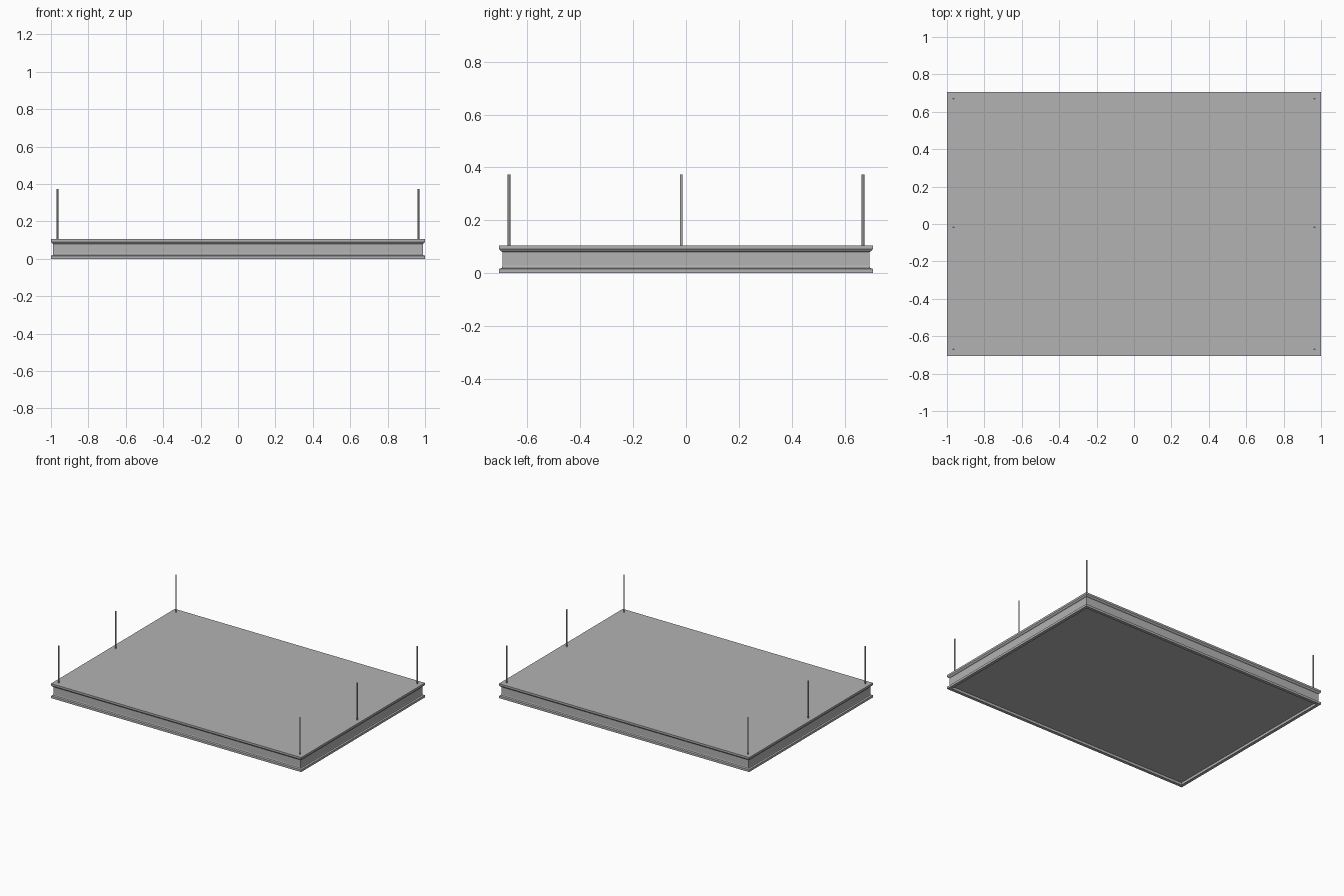
import bpy
import bmesh

if "Cube" in bpy.data.objects:
    bpy.data.objects.remove(bpy.data.objects["Cube"])

HX, HY = 1.0, 0.707   # half length and half width of the panel


def make_material(name, value):
    mat = bpy.data.materials.new(name)
    mat.use_nodes = True
    colour = (value, value, value, 1.0)
    mat.diffuse_color = colour
    mat.node_tree.nodes["Principled BSDF"].inputs["Base Color"].default_value = colour
    return mat


grey = make_material("light grey metal", 0.45)


def finish(bm, name):
    bmesh.ops.recalc_face_normals(bm, faces=bm.faces)
    mesh = bpy.data.meshes.new(name)
    bm.to_mesh(mesh)
    bm.free()
    mesh.materials.append(grey)
    obj = bpy.data.objects.new(name, mesh)
    bpy.context.collection.objects.link(obj)
    return obj


# Panel body: a moulding profile (inset, height) swept round the rectangle,
# running from the recessed underside, round the edge, to the top
profile = [(0.022, 0.018), (0.022, 0.0), (0.0, 0.0), (0.0, 0.016),
           (0.010, 0.020), (0.012, 0.028), (0.012, 0.080),
           (0.006, 0.083), (0.0, 0.091), (0.0, 0.105)]
bm = bmesh.new()
rings = []
for inset, z in profile:
    x, y = HX - inset, HY - inset
    rings.append([bm.verts.new((sx * x, sy * y, z))
                  for sx, sy in ((-1, -1), (1, -1), (1, 1), (-1, 1))])
for a, b in zip(rings, rings[1:]):
    for i in range(4):
        j = (i + 1) % 4
        bm.faces.new((a[i], a[j], b[j], b[i]))
bm.faces.new(rings[0])
bm.faces.new(rings[-1])
finish(bm, "panel")

# Hanging rods: three along each short side
ROD_BASE, ROD_TOP = 0.10, 0.373
for side, x in (("left", 0.965), ("right", -0.965)):
    for place, y in (("front", -0.67), ("middle", -0.018), ("back", 0.67)):
        bm = bmesh.new()
        bmesh.ops.create_cone(bm, cap_ends=True, segments=10, radius1=0.005,
                              radius2=0.005, depth=ROD_TOP - ROD_BASE)
        rod = finish(bm, f"{place}_{side}_rod")
        rod.location = (x, y, (ROD_BASE + ROD_TOP) / 2)
        for face in rod.data.polygons:
            face.use_smooth = len(face.vertices) == 4
